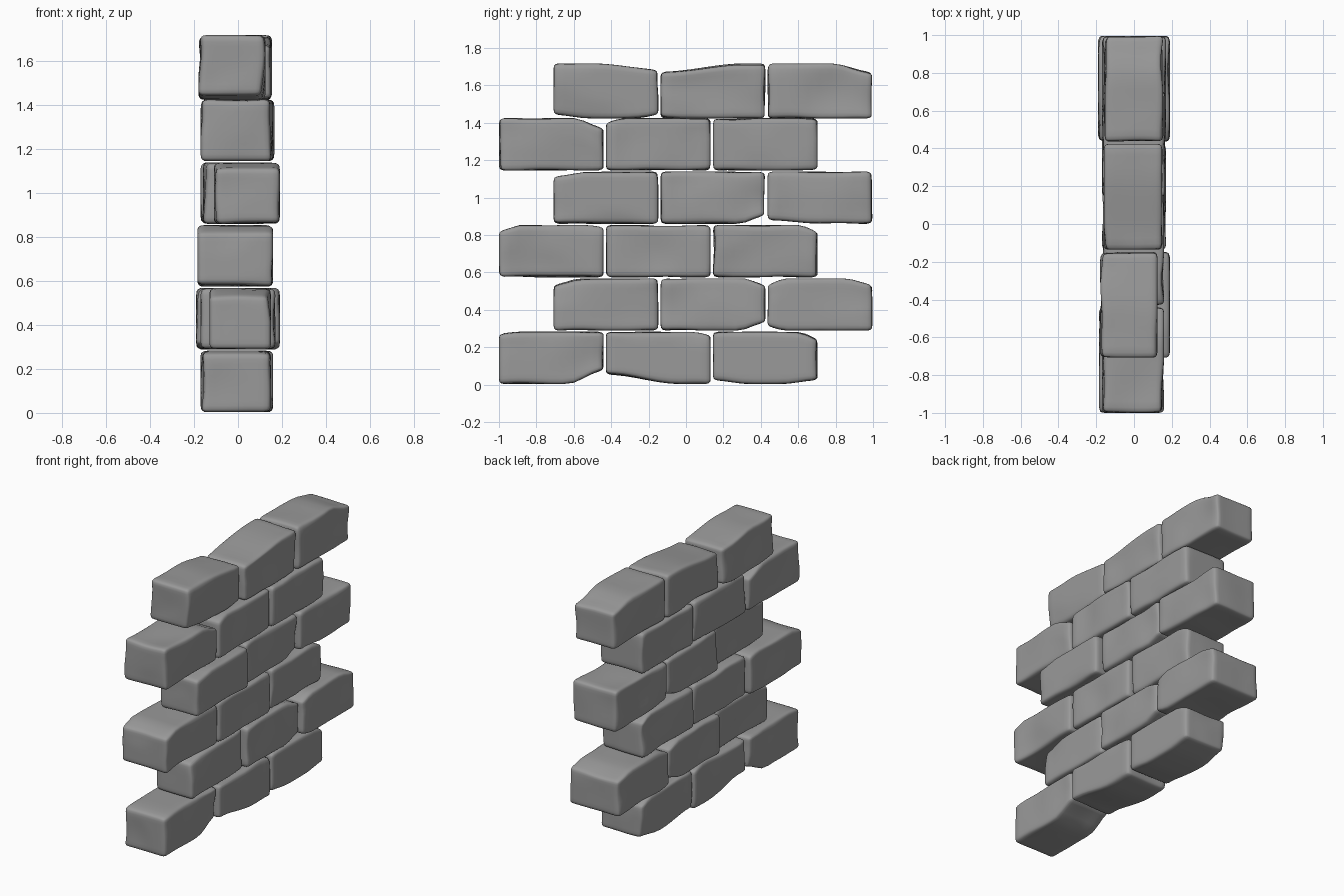
import bpy, bmesh, math
from mathutils import Vector, noise

if "Cube" in bpy.data.objects:
    bpy.data.objects.remove(bpy.data.objects["Cube"])

stone = bpy.data.materials.new("grey stone")
stone.use_nodes = True
GREY = (0.32, 0.32, 0.32, 1)
stone.diffuse_color = GREY
stone.node_tree.nodes["Principled BSDF"].inputs["Base Color"].default_value = GREY

LENGTH, HEIGHT, RADIUS = 0.56, 0.28, 0.025
PITCH_Y, PITCH_Z = 0.572, 0.2855

# Thickness (x from, x to) of the three bricks in each course, bottom up
COURSES = [
    [(-0.17, 0.15), (-0.16, 0.16), (-0.16, 0.16)],
    [(-0.13, 0.15), (-0.17, 0.17), (-0.19, 0.19)],
    [(-0.185, 0.16), (-0.16, 0.16), (-0.17, 0.155)],
    [(-0.11, 0.19), (-0.16, 0.16), (-0.17, 0.17)],
    [(-0.17, 0.16), (-0.165, 0.16), (-0.165, 0.165)],
    [(-0.18, 0.125), (-0.16, 0.15), (-0.155, 0.155)],
]

# Worn corners: (course, brick) -> (end, top or bottom, depth, reach)
CHIPS = {
    (0, 0): [(1, -1, 0.07, 0.2), (-1, 1, 0.01, 0.1)],
    (0, 1): [(-1, -1, 0.05, 0.4), (1, 1, 0.015, 0.1)],
    (0, 2): [(-1, -1, 0.02, 0.2), (1, -1, 0.02, 0.2), (1, 1, 0.03, 0.1)],
    (1, 0): [(-1, 1, 0.03, 0.15)],
    (1, 1): [(1, 1, 0.03, 0.12), (1, -1, 0.04, 0.15)],
    (1, 2): [(-1, 1, 0.03, 0.1), (-1, -1, 0.02, 0.1), (1, 1, 0.03, 0.15)],
    (2, 0): [(-1, 1, 0.03, 0.12), (1, 1, 0.01, 0.1)],
    (2, 2): [(1, 1, 0.03, 0.1)],
    (3, 0): [(-1, 1, 0.025, 0.2)],
    (3, 1): [(1, -1, 0.04, 0.15)],
    (3, 2): [(-1, -1, 0.02, 0.3)],
    (4, 0): [(1, 1, 0.05, 0.16)],
    (4, 1): [(-1, 1, 0.02, 0.1)],
    (5, 0): [(1, 1, 0.03, 0.35), (1, -1, 0.01, 0.1), (-1, -1, 0.02, 0.2)],
    (5, 1): [(-1, 1, 0.045, 0.45)],
    (5, 2): [(1, 1, 0.045, 0.22)],
}


def clamp(v, limit):
    return max(-limit, min(limit, v))


def make_brick(name, centre, size, chips, seed):
    half = Vector(size) / 2
    bm = bmesh.new()
    bmesh.ops.create_cube(bm, size=2)
    bmesh.ops.subdivide_edges(bm, edges=bm.edges[:], cuts=13, use_grid_fill=True)
    for v in bm.verts:
        # Crowd the grid towards the edges, then round them
        unit = Vector([math.sin(c * math.pi / 2) for c in v.co])
        p = Vector([u * h for u, h in zip(unit, half)])
        core = Vector([clamp(c, h - RADIUS) for c, h in zip(p, half)])
        p = core + (p - core).normalized() * RADIUS
        # Wear down the chosen corners
        wear = 0
        for end, side, depth, reach in chips:
            t = max(0, 1 - (half.y - p.y * end) / reach)
            t = t * t * (3 - 2 * t)
            wear -= side * depth * t * (1 + unit.z * side) / 2
        # Gentle unevenness, pressed inwards only
        for i, amount in enumerate((0.022, 0.012, 0.012)):
            n = noise.noise(p * 4 + Vector((seed * 7.3, i * 5.1, seed * 2.7)))
            p[i] -= unit[i] * amount * max(0, n + 0.1)
        p.z += wear
        v.co = p
    mesh = bpy.data.meshes.new(name)
    bm.to_mesh(mesh)
    bm.free()
    mesh.materials.append(stone)
    mesh.shade_smooth()
    brick = bpy.data.objects.new(name, mesh)
    brick.location = centre
    bpy.context.collection.objects.link(brick)


# Six staggered courses of three bricks
for row, course in enumerate(COURSES):
    start = -0.72 if row % 2 == 0 else -0.428
    for col, (x0, x1) in enumerate(course):
        centre = ((x0 + x1) / 2, start + col * PITCH_Y, 0.143 + row * PITCH_Z)
        make_brick(f"brick_course_{row + 1}_{col + 1}", centre,
                   (x1 - x0, LENGTH, HEIGHT + (0.015 if row == 5 else 0)),
                   CHIPS.get((row, col), []), row * 3 + col + 1)
